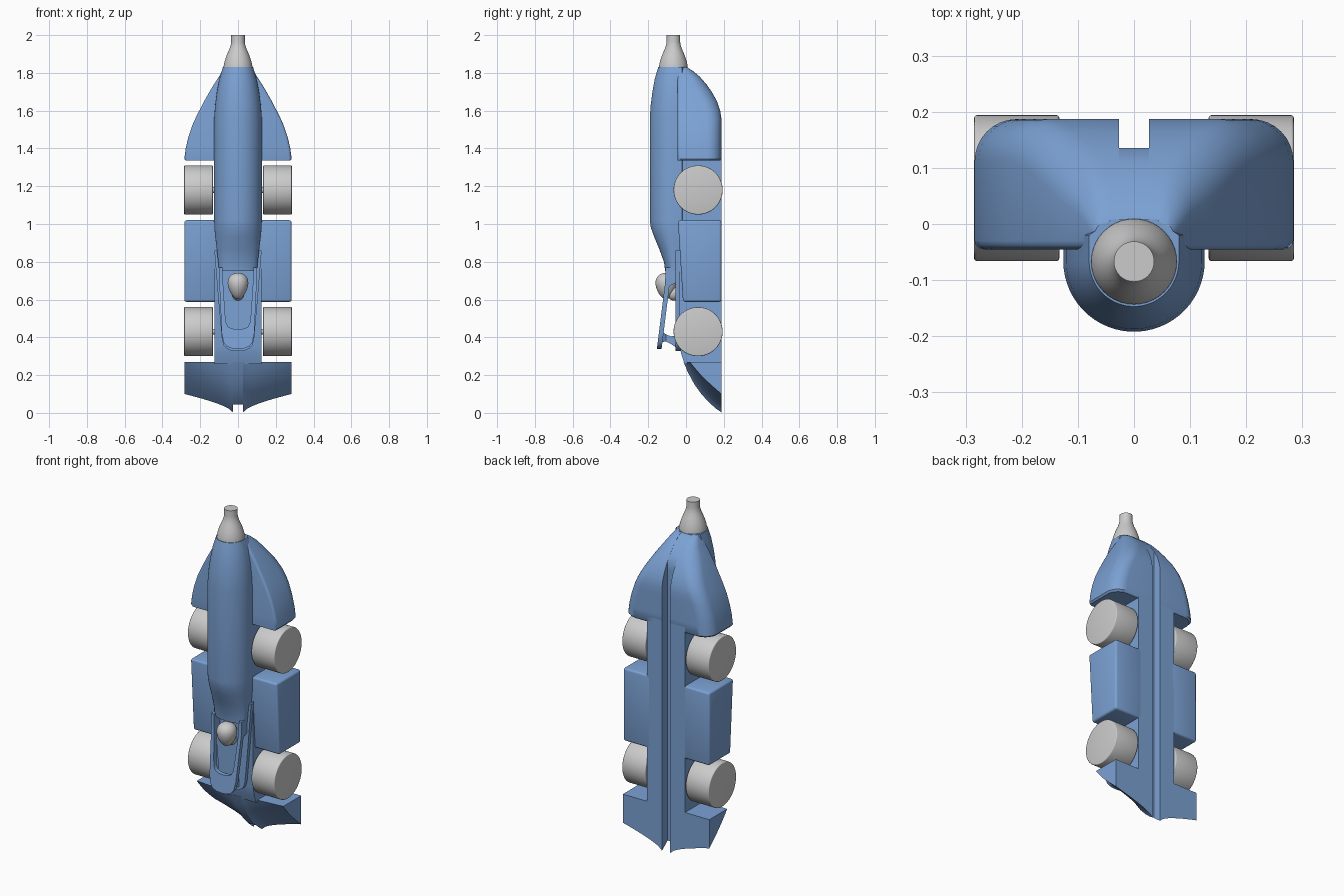
import bpy, bmesh, math
from mathutils import Vector

if "Cube" in bpy.data.objects:
    bpy.data.objects.remove(bpy.data.objects["Cube"])

blue = bpy.data.materials.new("blue_paint")
blue.diffuse_color = (0.2, 0.36, 0.66, 1)
blue.use_nodes = True
blue.node_tree.nodes["Principled BSDF"].inputs["Base Color"].default_value = blue.diffuse_color


def finish(name, bm, mat=None, bevel=0, mirror=False, angle=35):
    bmesh.ops.recalc_face_normals(bm, faces=bm.faces)
    if bevel:
        edges = [e for e in bm.edges if e.calc_face_angle(0) > 1.0]
        bmesh.ops.bevel(bm, geom=edges, offset=bevel, segments=3, profile=0.5, affect='EDGES')
    me = bpy.data.meshes.new(name)
    bm.to_mesh(me)
    bm.free()
    ob = bpy.data.objects.new(name, me)
    bpy.context.collection.objects.link(ob)
    if mat:
        me.materials.append(mat)
    bpy.ops.object.select_all(action='DESELECT')
    ob.select_set(True)
    bpy.context.view_layer.objects.active = ob
    bpy.ops.object.shade_smooth_by_angle(angle=math.radians(angle))
    if mirror:
        ob.modifiers.new("mirror", 'MIRROR')
    return ob


def loft(name, sections, mat=None, **kw):
    """Skin a row of equal-length closed sections and cap both ends."""
    bm = bmesh.new()
    rings = [[bm.verts.new(p) for p in s] for s in sections]
    n = len(rings[0])
    for a, b in zip(rings, rings[1:]):
        for i in range(n):
            j = (i + 1) % n
            bm.faces.new((a[i], a[j], b[j], b[i]))
    bm.faces.new(rings[0])
    bm.faces.new(rings[-1])
    return finish(name, bm, mat, **kw)


def symmetric(half, z):
    """Full section at height z from the x > 0 half."""
    return [(x, y, z) for x, y in half] + [(-x, y, z) for x, y in reversed(half)]


def box_section(x, y0, y1, z):
    return [(-x, y0, z), (x, y0, z), (x, y1, z), (-x, y1, z)]


SLOT, FLOOR, BACK = 0.027, 0.135, 0.187

# slotted spine along the underside
loft("spine", [symmetric([(SLOT, FLOOR), (SLOT, BACK), (0.124, BACK), (0.124, f)], z)
               for z, f in ((0.26, -0.008), (0.31, -0.025), (0.36, -0.035), (1.37, -0.035))], blue)

# rounded fuselage
fus = []
for z, w, f in ((0.75, .100, -.110), (0.80, .105, -.117), (0.87, .113, -.143), (0.93, .12, -.168),
                (0.98, .125, -.186), (1.02, .126, -.192), (1.56, .126, -.192), (1.63, .121, -.187),
                (1.70, .112, -.178), (1.77, .098, -.165), (1.83, .080, -.147)):
    c = -0.066
    half = [(w * 0.5, 0.008), (w, -0.02)]
    half += [(w * math.cos(t), c + (f - c) * math.sin(t))
             for t in [math.pi / 2 * i / 14.5 for i in range(15)]]
    fus.append(symmetric(half, z))
loft("fuselage", fus, blue)

# tapering rear shoulders, with the slot running out at the top
sho = []
for z, w, b in ((1.335, .276, .18), (1.345, .284, BACK), (1.40, .277, BACK), (1.46, .263, BACK),
                (1.52, .243, BACK), (1.56, .225, BACK), (1.60, .205, .181), (1.65, .179, .164),
                (1.70, .151, .136), (1.74, .127, .108), (1.78, .101, .073), (1.81, .083, .037),
                (1.83, .070, .005)):
    front = -0.045
    r, q = min(0.075, (b - front) * 0.5, (w - SLOT) * 0.7), 0.015
    half = [(SLOT, min(FLOOR, b - 0.001)), (SLOT, b)]
    half += [(w - r + r * math.sin(t), b - r + r * math.cos(t))
             for t in [math.pi / 2 * i / 8 for i in range(9)]]
    half += [(w - q + q * math.cos(t), front + q - q * math.sin(t))
             for t in [math.pi / 2 * i / 3 for i in range(4)]]
    sho.append(symmetric(half, z))
loft("rear_shoulders", sho, blue)

# side pods
loft("side_pods", [[(0.1, f, z), (0.284, f, z), (0.284, BACK, z), (0.1, BACK, z)]
                   for z, f in ((0.588, -0.016), (1.02, -0.043))], blue, bevel=0.012, mirror=True)

# curved nose with wings
P = [(-.013, .27), (.01, .215), (.045, .15), (.085, .095), (.13, .048), (.16, .022), (BACK, .003)]
Q = [(.02, .27), (.035, .25), (.065, .215), (.1, .178), (.135, .146), (.163, .121), (BACK, .1)]
wing = []
for i in range(13):
    t = i / 12
    e = t ** 0.65
    x = SLOT + (0.284 - SLOT) * t
    wing.append([(x, p[0] + (q[0] - p[0]) * e, p[1] + (q[1] - p[1]) * e)
                 for p, q in zip(P, Q)] + [(x, BACK, 0.27)])
loft("nose_wings", wing, blue, mirror=True)
core = P[:5] + [(FLOOR, .044), (FLOOR, .27)]
loft("nose_core", [[(x, y, z) for y, z in core] for x in (-SLOT, SLOT)], blue)

# cockpit tub
loft("cockpit_tub", [box_section(w, -0.056, 0.0, z) for z, w in
                     ((0.328, .025), (0.333, .045), (0.345, .065), (0.36, .077), (0.39, .085),
                      (0.60, .104), (0.86, .125))], blue)

# cockpit hoop: outer and inner outline, deep where it joins the tub
hoop = []
for xo, zo, xi, zi in ((.1, .77, .082, .77), (.099, .69, .079, .69), (.098, .672, .078, .672),
                       (.091, .52, .068, .52), (.086, .42, .062, .475), (.077, .375, .052, .456),
                       (.06, .352, .038, .448), (.035, .342, .02, .444), (0, .339, 0, .443)):
    yf = lambda z: -0.109 - (0.70 - z) * 0.125 if z < 0.7 else -0.109
    d = lambda z: -0.05 - yf(z) if z > 0.68 else 0.025
    hoop.append([(xo, yf(zo), zo), (xi, yf(zi), zi),
                 (xi, yf(zi) + d(zi), zi), (xo, yf(zo) + d(zo), zo)])
hoop += [[(-x, y, z) for x, y, z in s] for s in reversed(hoop[:-1])]
loft("cockpit_hoop", hoop, blue)

# strut under the hoop
loft("hoop_strut", [[(-x, y, a), (x, y, a), (x, y, b), (-x, y, b)] for y, x, a, b in
                    ((-.13, .045, .375, .435), (-.105, .03, .378, .415),
                     (-.08, .032, .365, .405), (-.05, .05, .345, .41))], blue)

# tail nozzle
loft("tail_nozzle", [[(r * math.cos(math.tau * i / 40), -0.067 + r * math.sin(math.tau * i / 40), z)
                      for i in range(40)] for r, z in
                     ((.077, 1.815), (.076, 1.835), (.071, 1.86), (.063, 1.885), (.053, 1.91),
                      (.044, 1.93), (.038, 1.95), (.036, 1.965), (.036, 2.0))])


# wheels and axles
def disc(name, radius, x0, x1, z, bevel):
    loft(name, [[(x, 0.064 + radius * math.cos(math.tau * i / 64),
                  z + radius * math.sin(math.tau * i / 64)) for i in range(64)]
                for x in (x0, x1)], bevel=bevel, mirror=True)


for label, z in (("front", 0.43), ("rear", 1.18)):
    disc(label + "_wheels", 0.13, 0.133, 0.285, z, 0.005)
    disc(label + "_axle", 0.015, 0.05, 0.15, z, 0)

# driver: egg-shaped helmet and neck
for name, c, s, taper in (("helmet", (0, -.105, .672), (.053, .055, .07), 0.25),
                          ("driver_neck", (0, -.065, .635), (.034, .035, .04), 0)):
    bm = bmesh.new()
    bmesh.ops.create_uvsphere(bm, u_segments=32, v_segments=18, radius=1)
    for v in bm.verts:
        k = 1 + taper * v.co.z
        v.co = Vector(c) + Vector((v.co.x * s[0] * k, v.co.y * s[1] * k, v.co.z * s[2]))
    finish(name, bm)
